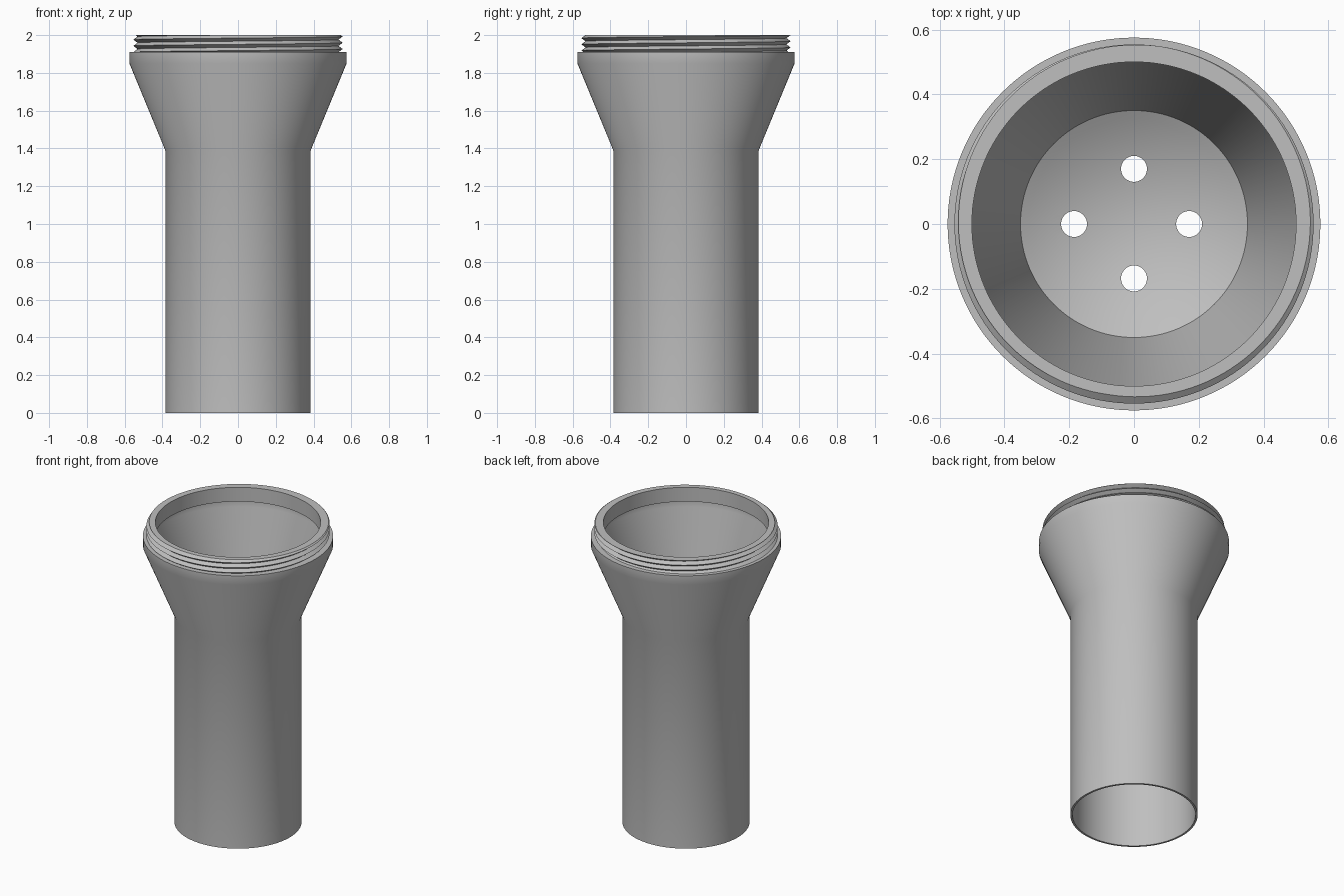
import bpy, bmesh, math

cube = bpy.data.objects.get("Cube")
if cube:
    bpy.data.objects.remove(cube, do_unlink=True)

SEG = 128
grey = bpy.data.materials.new("plain grey")
grey.use_nodes = True
colour = (0.52, 0.52, 0.52, 1)
grey.diffuse_color = colour
grey.node_tree.nodes["Principled BSDF"].inputs["Base Color"].default_value = colour


def revolve(name, profile):
    """Sweep profile(turn) -> [(radius, z), ...] around z, closing both the turn and the loop."""
    bm = bmesh.new()
    columns = []
    for i in range(SEG + 1):
        a = 2 * math.pi * i / SEG
        columns.append([bm.verts.new((r * math.cos(a), r * math.sin(a), z))
                        for r, z in profile(i / SEG)])
    for left, right in zip(columns, columns[1:]):
        for k in range(len(left)):
            j = (k + 1) % len(left)
            bm.faces.new((left[k], right[k], right[j], left[j]))
    bmesh.ops.remove_doubles(bm, verts=bm.verts, dist=0.0001)
    bmesh.ops.dissolve_degenerate(bm, edges=bm.edges, dist=0.0001)
    bmesh.ops.recalc_face_normals(bm, faces=bm.faces)
    mesh = bpy.data.meshes.new(name)
    bm.to_mesh(mesh)
    bm.free()
    mesh.materials.append(grey)
    obj = bpy.data.objects.new(name, mesh)
    bpy.context.collection.objects.link(obj)
    return obj


def select(obj):
    bpy.ops.object.select_all(action="DESELECT")
    obj.select_set(True)
    bpy.context.view_layer.objects.active = obj


# Helical thread around the neck, trimmed flat at both ends
LOW, TOP, PITCH, ROOT, CREST = 1.91, 2.0, 0.033, 0.532, 0.554


def thread(turn):
    rows = []
    for k in range(-3, 8):
        z = min(max(LOW + (k / 2 + turn) * PITCH, LOW), TOP)
        wave = abs(2 * (((z - LOW) / PITCH - turn) % 1) - 1)
        rows.append((CREST + (ROOT - CREST) * wave, z))
    return rows


# Tube, flared funnel, shoulder, threaded neck and hollow inside
def shell(turn):
    outside = [(0.385, 0), (0.385, 1.39), (0.575, 1.85), (0.575, LOW)]
    inside = [(0.5, TOP), (0.5, 1.905), (0.545, 1.9), (0.545, 1.85),
              (0.35, 1.4), (0.35, 1.36), (0.372, 1.36), (0.372, 0)]
    return outside + thread(turn) + inside


# Dished strainer closing the throat
def dish(turn):
    radii = [0.36 * k / 10 for k in range(11)]
    upper = [(r, 1.3 + 0.1 * (r / 0.35) ** 2) for r in radii]
    return upper + [(r, z - 0.03) for r, z in reversed(upper)]


funnel_tube = revolve("funnel_tube", shell)
strainer = revolve("strainer_dish", dish)

# Four drain holes
for x, y in ((0.17, 0), (-0.185, 0), (0, 0.17), (0, -0.168)):
    bpy.ops.mesh.primitive_cylinder_add(vertices=48, radius=0.04, depth=0.6,
                                        location=(x, y, 1.33))
    cutter = bpy.context.object
    cutter.name = "hole_cutter"
    cutter.hide_render = True
    cut = strainer.modifiers.new("drain_hole", "BOOLEAN")
    cut.operation = "DIFFERENCE"
    cut.solver = "EXACT"
    cut.object = cutter
    select(strainer)
    bpy.ops.object.modifier_apply(modifier=cut.name)
    bpy.data.objects.remove(cutter, do_unlink=True)

for obj in (funnel_tube, strainer):
    select(obj)
    bpy.ops.object.shade_smooth_by_angle(angle=math.radians(30))
